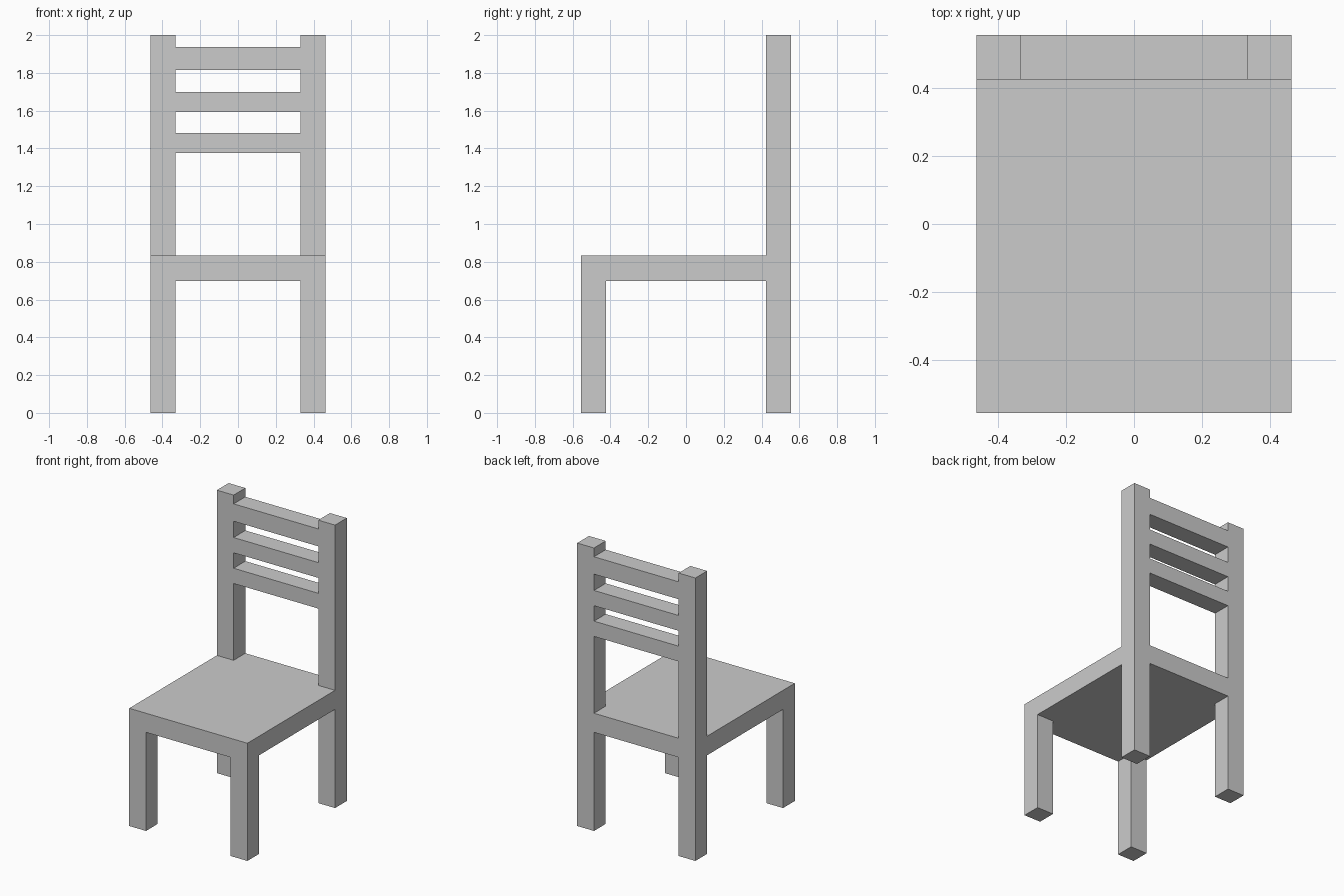
import bpy

if "Cube" in bpy.data.objects:
    bpy.data.objects.remove(bpy.data.objects["Cube"])

HALF_X, HALF_Y = 0.462, 0.555      # overall half sizes
IN_X, IN_Y = 0.331, 0.424          # inner faces of legs and posts
SEAT_LOW, SEAT_TOP, TOP = 0.697, 0.832, 2.0


def box(name, x, y, z):
    """Axis-aligned box from (min, max) ranges."""
    bpy.ops.mesh.primitive_cube_add(size=1, location=[sum(r) / 2 for r in (x, y, z)])
    ob = bpy.context.object
    ob.name = name
    ob.scale = [r[1] - r[0] for r in (x, y, z)]
    bpy.ops.object.transform_apply(location=True, rotation=False, scale=True)
    return ob


def mirrored_box(name, y, z):
    """Right-hand upright, mirrored to the left."""
    ob = box(name, (IN_X, HALF_X), y, z)
    # move the origin to the centre line so the mirror works across x = 0
    bpy.context.scene.cursor.location = (0, 0, 0)
    bpy.ops.object.origin_set(type='ORIGIN_CURSOR')
    ob.modifiers.new("mirror", 'MIRROR').use_axis[0] = True
    return ob


FRONT, BACK = (-HALF_Y, -IN_Y), (IN_Y, HALF_Y)

# Seat slab
box("seat", (-HALF_X, HALF_X), (-HALF_Y, HALF_Y), (SEAT_LOW, SEAT_TOP))

# Legs and back posts
mirrored_box("front_legs", FRONT, (0, SEAT_LOW))
mirrored_box("back_legs", BACK, (0, SEAT_LOW))
mirrored_box("back_posts", BACK, (SEAT_TOP, TOP))

# Backrest slats, flush with the posts
slats = [("lower_slat", (1.375, 1.483)),
         ("middle_slat", (1.592, 1.70)),
         ("top_slat", (1.815, 1.938))]
for name, z in slats:
    box(name, (-IN_X, IN_X), BACK, z)
